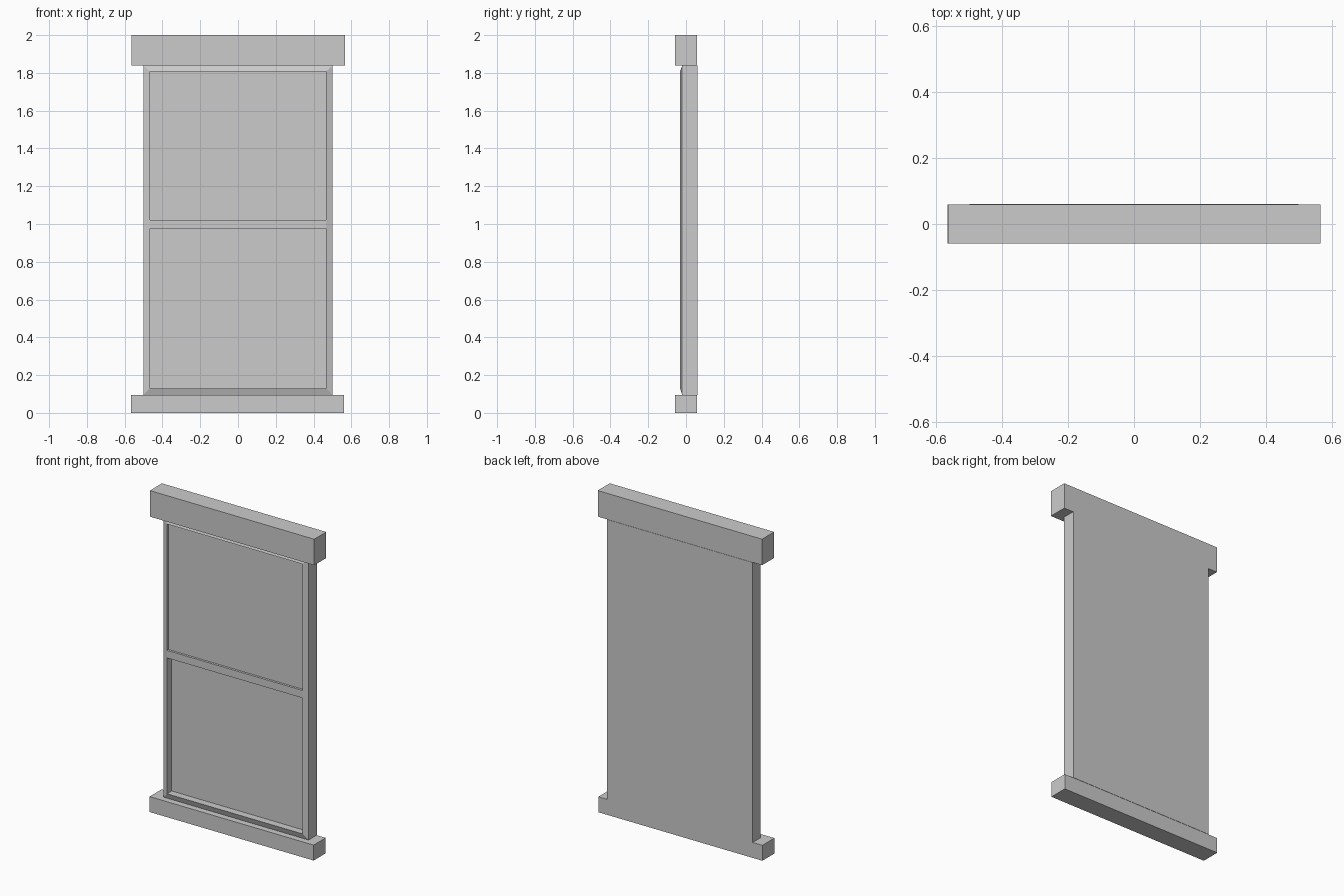
import bpy, bmesh

if "Cube" in bpy.data.objects:
    bpy.data.objects.remove(bpy.data.objects["Cube"])

BACK, EDGE, LIP = 0.061, -0.02, -0.032      # depths of frame back, outer edge, inner lip
UPPER_GLASS, LOWER_GLASS = -0.018, 0.014    # depths of the two panes


def make_object(name, bm):
    bmesh.ops.remove_doubles(bm, verts=bm.verts, dist=1e-5)
    bmesh.ops.recalc_face_normals(bm, faces=bm.faces)
    me = bpy.data.meshes.new(name)
    bm.to_mesh(me)
    bm.free()
    ob = bpy.data.objects.new(name, me)
    bpy.context.collection.objects.link(ob)
    return ob


def box(name, x0, x1, y0, y1, z0, z1):
    bm = bmesh.new()
    bmesh.ops.create_cube(bm, size=1)
    for v in bm.verts:
        v.co.x = x1 if v.co.x > 0 else x0
        v.co.y = y1 if v.co.y > 0 else y0
        v.co.z = z1 if v.co.z > 0 else z0
    return make_object(name, bm)


def rect(hw, z0, z1, y):
    return [(-hw, y, z0), (hw, y, z0), (hw, y, z1), (-hw, y, z1)]


def face(bm, pts):
    return bm.faces.new([bm.verts.new(p) for p in pts])


def bridge(bm, a, b):
    for i in range(4):
        j = (i + 1) % 4
        face(bm, [a[i], a[j], b[j], b[i]])


# Lintel and sill
box("lintel", -0.565, 0.566, -0.059, 0.059, 1.838, 2.0)
box("sill", -0.567, 0.562, -0.059, 0.059, 0.0, 0.096)

# Window frame: flat back, straight sides, sloped front moulding, recessed panes
bm = bmesh.new()
back = rect(0.5, 0.096, 1.838, BACK)
edge = rect(0.5, 0.096, 1.838, EDGE)
lip = rect(0.466, 0.13, 1.808, LIP)
face(bm, back)
bridge(bm, back, edge)
bridge(bm, edge, lip)

# Meeting rail between the panes
face(bm, rect(0.466, 0.975, 1.022, LIP))

# Recess walls and panes
for z0, z1, depth in ((1.022, 1.808, UPPER_GLASS), (0.13, 0.975, LOWER_GLASS)):
    pane = rect(0.466, z0, z1, depth)
    bridge(bm, rect(0.466, z0, z1, LIP), pane)
    face(bm, pane)
make_object("window_frame", bm)
